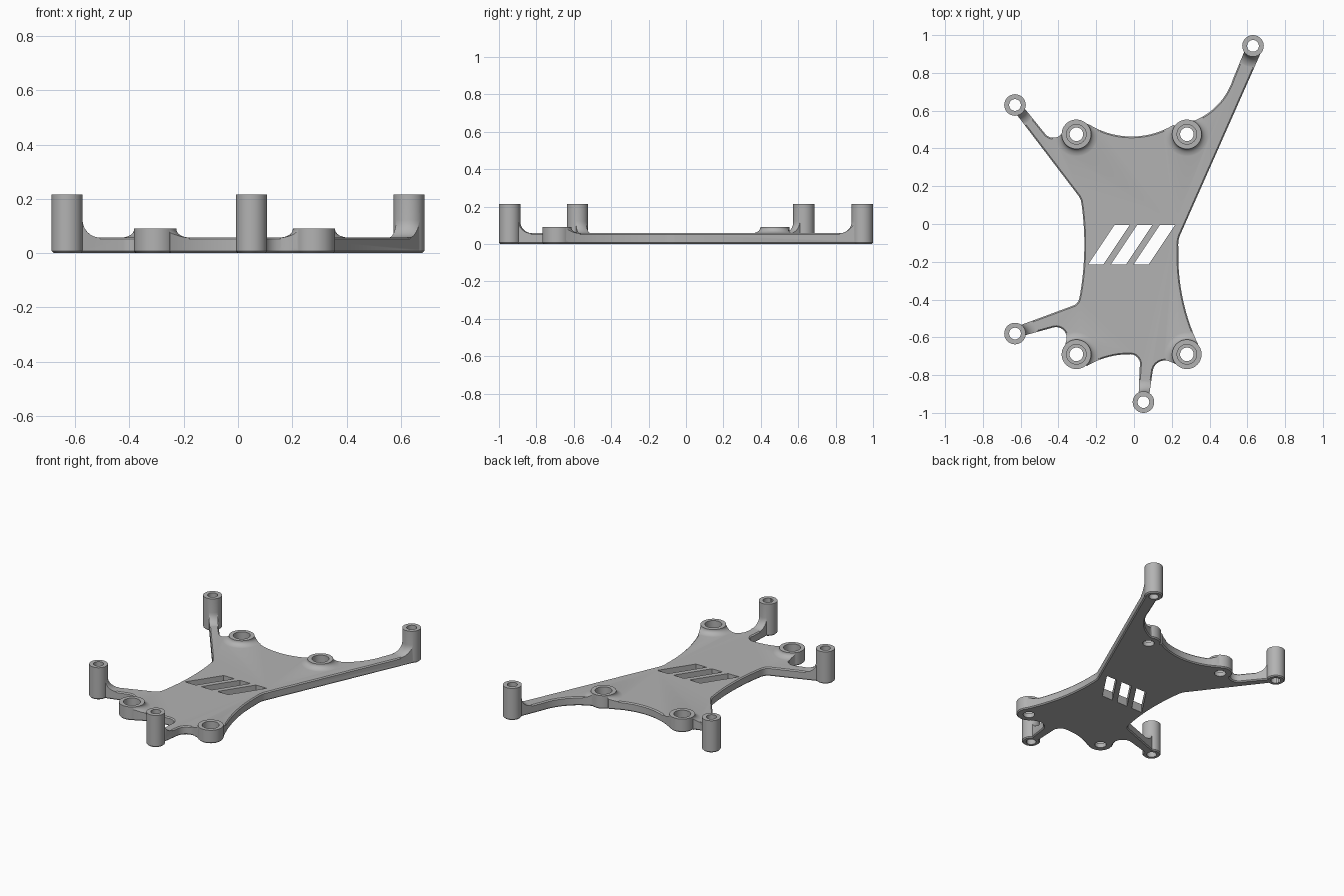
import bpy, bmesh, math
from mathutils import Vector

if "Cube" in bpy.data.objects:
    bpy.data.objects.remove(bpy.data.objects["Cube"], do_unlink=True)

THICK, EDGE = 0.058, 0.007
BOSS_R, BOSS_H = 0.078, 0.09
POST_R, POST_H = 0.057, 0.215
bosses = [(-0.305, 0.475), (0.28, 0.475), (-0.305, -0.69), (0.28, -0.69)]
posts = [(-0.63, 0.63), (0.63, 0.943), (-0.63, -0.58), (0.05, -0.943)]

grey = bpy.data.materials.new("plain grey")
grey.use_nodes = True
grey.diffuse_color = (0.45, 0.45, 0.45, 1)
grey.node_tree.nodes["Principled BSDF"].inputs["Base Color"].default_value = grey.diffuse_color


def to_object(bm, name):
    bmesh.ops.recalc_face_normals(bm, faces=bm.faces)
    mesh = bpy.data.meshes.new(name)
    bm.to_mesh(mesh)
    bm.free()
    mesh.materials.append(grey)
    ob = bpy.data.objects.new(name, mesh)
    bpy.context.scene.collection.objects.link(ob)
    return ob


def prism(name, outline, z0, z1, bevel=0):
    bm = bmesh.new()
    face = bm.faces.new([bm.verts.new((x, y, z0)) for x, y in outline])
    grown = bmesh.ops.extrude_face_region(bm, geom=[face])["geom"]
    bmesh.ops.translate(bm, vec=(0, 0, z1 - z0),
                        verts=[v for v in grown if isinstance(v, bmesh.types.BMVert)])
    if bevel:
        rims = [e for e in bm.edges if abs(e.verts[0].co.z - e.verts[1].co.z) < 1e-5]
        bmesh.ops.bevel(bm, geom=rims, offset=bevel, segments=1, affect='EDGES')
    return to_object(bm, name)


def lathe(name, centre, profile, steps=48):
    bm = bmesh.new()
    verts = [bm.verts.new((r, 0, z)) for r, z in profile]
    edges = [bm.edges.new(pair) for pair in zip(verts, verts[1:])]
    bmesh.ops.spin(bm, geom=verts + edges, cent=(0, 0, 0), axis=(0, 0, 1),
                   angle=math.tau, steps=steps)
    bmesh.ops.remove_doubles(bm, verts=bm.verts, dist=1e-5)
    bmesh.ops.translate(bm, verts=bm.verts, vec=(*centre, 0))
    return to_object(bm, name)


def combine(target, tool, operation):
    mod = target.modifiers.new(operation.lower(), 'BOOLEAN')
    mod.operation, mod.solver, mod.object = operation, 'EXACT', tool
    bpy.context.view_layer.objects.active = target
    bpy.ops.object.modifier_apply(modifier=mod.name)
    bpy.data.objects.remove(tool, do_unlink=True)


def arc(a, m, b, n=14):
    # circular arc from a to b passing through m
    a, m, b = Vector(a), Vector(m), Vector(b)
    p, q = m - a, b - a
    d = 2 * (p.x * q.y - p.y * q.x)
    c = a + Vector((q.y * p.dot(p) - p.y * q.dot(q), p.x * q.dot(q) - q.x * p.dot(p))) / d
    start = math.atan2(*(a - c).yx)
    sweep = (math.atan2(*(b - c).yx) - start) % math.tau
    if d < 0:
        sweep -= math.tau
    r = (a - c).length
    return [(c.x + r * math.cos(start + sweep * i / n),
             c.y + r * math.sin(start + sweep * i / n)) for i in range(n + 1)]


# plate outline, clockwise from the long back arm
outline = (
    [posts[1], (0.673, 0.91)]
    + arc((0.25, -0.045), (0.237, -0.08), (0.234, -0.11), 4)
    + arc((0.235, -0.13), (0.257, -0.39), (0.345, -0.65))
    + [bosses[3], (0.23, -0.745)]
    + arc((0.19, -0.728), (0.125, -0.735), (0.098, -0.785), 8)
    + [(0.083, -0.89), posts[3], (0.025, -0.89)]
    + arc((0.03, -0.76), (0.018, -0.706), (-0.03, -0.69), 8)
    + arc((-0.04, -0.69), (-0.14, -0.705), (-0.25, -0.752))
    + [bosses[2], (-0.367, -0.65)]
    + arc((-0.357, -0.61), (-0.375, -0.56), (-0.425, -0.547), 8)
    + [(-0.58, -0.59), posts[2], (-0.6, -0.535)]
    + arc((-0.325, -0.433), (-0.303, -0.42), (-0.29, -0.395), 4)
    + arc((-0.285, -0.37), (-0.263, -0.13), (-0.277, 0.1))
    + [(-0.281, 0.125), (-0.292, 0.147), (-0.62, 0.578), posts[0], (-0.582, 0.615)]
    + arc((-0.475, 0.483), (-0.435, 0.457), (-0.385, 0.475), 8)
    + [bosses[0], (-0.255, 0.533)]
    + arc((-0.235, 0.525), (-0.012, 0.463), (0.21, 0.525))
    + [bosses[1], (0.305, 0.547)]
    + arc((0.32, 0.547), (0.442, 0.63), (0.525, 0.77))
    + [(0.585, 0.915)])
body = prism("bracket_plate", outline, 0, THICK, EDGE)


def add_standoff(centre, radius, height, run, rise):
    # concave foot, trimmed to the plate shape
    foot = [(radius + run * (1 - math.sin(t)), THICK - 0.001 + rise * (1 - math.cos(t)))
            for t in [i * math.pi / 16 for i in range(9)]]
    flare = lathe("foot", centre, [(0, 0.02), (radius + run, 0.02)] + foot
                  + [(0, THICK + rise)])
    combine(flare, prism("trim", outline, 0.01, 0.3), 'INTERSECT')
    combine(body, flare, 'UNION')
    # tube wall
    tube = lathe("tube", centre, [(0, 0), (radius - EDGE, 0), (radius, EDGE),
                                  (radius, height), (0, height)])
    combine(body, tube, 'UNION')


for p in bosses:
    add_standoff(p, BOSS_R, BOSS_H, 0.05, 0.03)
for p in posts:
    add_standoff(p, POST_R, POST_H, 0.065, 0.065)

# screw holes, with a wider seat in each boss
for p in posts:
    combine(body, lathe("hole", p, [(0, -1), (0.031, -1), (0.031, 1), (0, 1)], 32), 'DIFFERENCE')
for p in bosses:
    combine(body, lathe("hole", p, [(0, -1), (0.036, -1), (0.036, 0.03), (0.052, 0.03),
                                    (0.052, 1), (0, 1)], 32), 'DIFFERENCE')

# plain slanted vent slots
for i in (-1, 0, 1):
    x, y, half, lean, w = -0.013 + i * 0.12, -0.11, 0.105, 0.07, 0.04
    slot = [(x - lean - w, y - half), (x - lean + w, y - half),
            (x + lean + w, y + half), (x + lean - w, y + half)]
    combine(body, prism("slot", slot, -1, 1), 'DIFFERENCE')

bpy.ops.object.select_all(action='DESELECT')
body.select_set(True)
bpy.context.view_layer.objects.active = body
bpy.ops.object.shade_smooth_by_angle(angle=math.radians(30))
